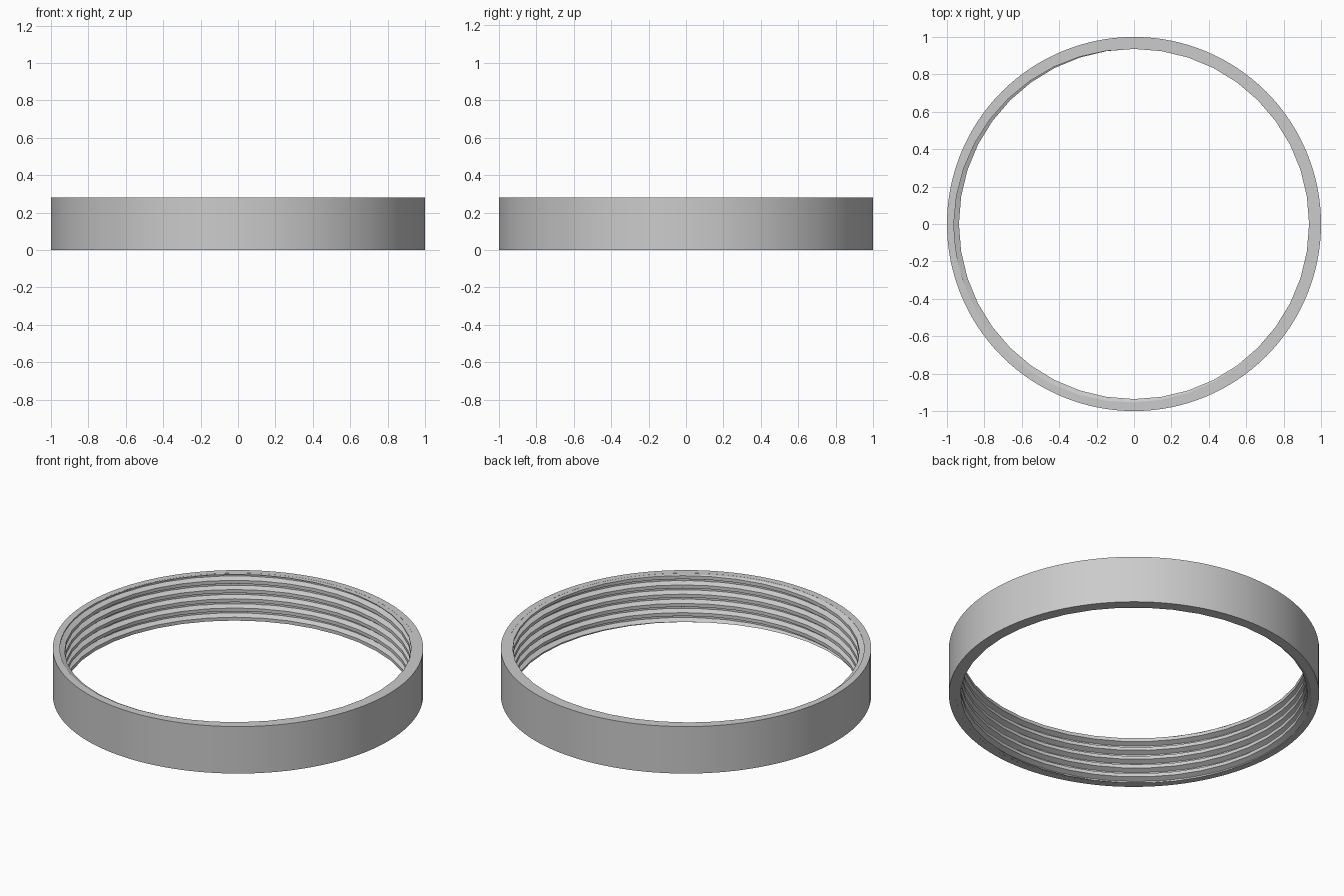
import bpy, bmesh
from math import cos, sin, pi, radians

HEIGHT, OUTER, ROOT, CREST = 0.28, 1.0, 0.962, 0.936
PITCH, STEPS = 0.055, 40

if "Cube" in bpy.data.objects:
    bpy.data.objects.remove(bpy.data.objects["Cube"])

grey = bpy.data.materials.new("plain_grey")
grey.use_nodes = True
colour = (0.6, 0.6, 0.6, 1)
grey.diffuse_color = colour
grey.node_tree.nodes["Principled BSDF"].inputs["Base Color"].default_value = colour


def sweep(bm, profile, steps, per_turn, rise=0.0, start=0.0, angle=0.0, closed=False):
    """Carry a closed (radius, z) profile around the axis, climbing as it turns."""
    rings = []
    for i in range(steps):
        a = angle + 2 * pi * i / per_turn
        lift = start + rise * i / per_turn
        rings.append([bm.verts.new((r * cos(a), r * sin(a), z + lift)) for r, z in profile])
    n = len(profile)
    pairs = list(zip(rings, rings[1:]))
    if closed:
        pairs.append((rings[-1], rings[0]))
    for a, b in pairs:
        for k in range(n):
            bm.faces.new((a[k], b[k], b[(k + 1) % n], a[(k + 1) % n]))
    if not closed:
        bm.faces.new(rings[0])
        bm.faces.new(rings[-1][::-1])


def finish(bm, name):
    bmesh.ops.recalc_face_normals(bm, faces=bm.faces)
    mesh = bpy.data.meshes.new(name)
    bm.to_mesh(mesh)
    bm.free()
    mesh.materials.append(grey)
    ob = bpy.data.objects.new(name, mesh)
    bpy.context.collection.objects.link(ob)
    bpy.ops.object.select_all(action="DESELECT")
    ob.select_set(True)
    bpy.context.view_layer.objects.active = ob
    bpy.ops.object.shade_smooth_by_angle(angle=radians(25))
    return ob


# Plain outer band with a square section
bm = bmesh.new()
band = [(ROOT, 0), (OUTER, 0), (OUTER, HEIGHT), (ROOT, HEIGHT)]
sweep(bm, band, 128, 128, closed=True)
finish(bm, "ring_band")

# Internal screw thread, trimmed flush with both rims
bm = bmesh.new()
ridge = [(ROOT + 0.006, -0.025), (CREST, -0.010), (CREST, 0.010), (ROOT + 0.006, 0.025)]
turns = HEIGHT / PITCH + 1
sweep(bm, ridge, int(turns * STEPS) + 1, STEPS, rise=PITCH, start=-PITCH / 2, angle=pi)
for z, normal in ((0.0005, -1), (HEIGHT - 0.0005, 1)):
    cut = bmesh.ops.bisect_plane(bm, geom=bm.verts[:] + bm.edges[:] + bm.faces[:],
                                 plane_co=(0, 0, z), plane_no=(0, 0, normal),
                                 clear_outer=True)
    rim = [e for e in cut["geom_cut"] if isinstance(e, bmesh.types.BMEdge)]
    bmesh.ops.holes_fill(bm, edges=rim, sides=0)
finish(bm, "inner_thread")
